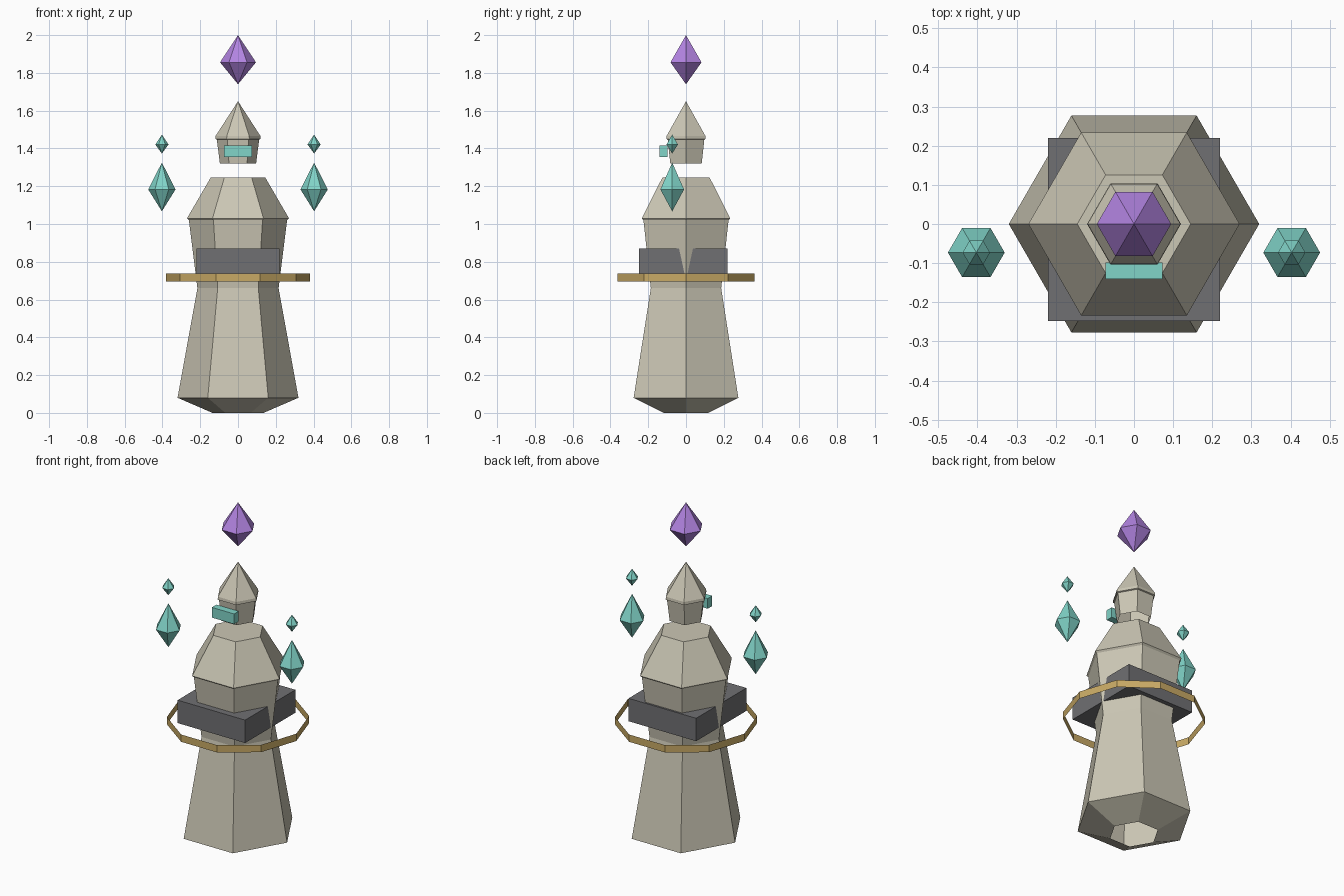
import bpy, bmesh
from math import cos, sin, pi

if "Cube" in bpy.data.objects:
    bpy.data.objects.remove(bpy.data.objects["Cube"])


def material(name, rgb):
    m = bpy.data.materials.new(name)
    m.diffuse_color = (*rgb, 1)
    m.use_nodes = True
    m.node_tree.nodes["Principled BSDF"].inputs["Base Color"].default_value = m.diffuse_color
    return m


STONE = material("stone", (0.60, 0.57, 0.46))
DARK = material("dark_grey", (0.16, 0.16, 0.17))
GOLD = material("gold", (0.58, 0.40, 0.13))
TEAL = material("teal", (0.22, 0.66, 0.58))
PURPLE = material("purple", (0.45, 0.23, 0.76))


def finish(name, bm, mat):
    me = bpy.data.meshes.new(name)
    bm.to_mesh(me)
    bm.free()
    me.materials.append(mat)
    ob = bpy.data.objects.new(name, me)
    bpy.context.collection.objects.link(ob)
    return ob


def lathe(name, profile, mat, sides=6, centre=(0, 0)):
    """Faceted solid of revolution from (radius, z) points, listed bottom to top."""
    bm = bmesh.new()
    rings = []
    for r, z in profile:
        count = sides if r > 0 else 1
        ring = [bm.verts.new((centre[0] + r * cos(2 * pi * i / sides),
                              centre[1] + r * sin(2 * pi * i / sides), z))
                for i in range(count)]
        rings.append(ring)
    for a, b in zip(rings, rings[1:]):
        for i in range(sides):
            j = (i + 1) % sides
            if len(a) == 1:
                bm.faces.new((a[0], b[j], b[i]))
            elif len(b) == 1:
                bm.faces.new((a[i], a[j], b[0]))
            else:
                bm.faces.new((a[i], a[j], b[j], b[i]))
    return finish(name, bm, mat)


def box(name, lo, hi, mat):
    bm = bmesh.new()
    bmesh.ops.create_cube(bm, size=1)
    for v in bm.verts:
        v.co = [(l + h) / 2 + c * (h - l) for l, h, c in zip(lo, hi, v.co)]
    return finish(name, bm, mat)


# Robe and torso: open underneath, flat shoulder cap
lathe("robe_body", [(0.135, 0), (0.32, 0.08), (0.215, 0.66), (0.26, 1.02),
                    (0.27, 1.03), (0.145, 1.245), (0, 1.245)], STONE)

# Floating head with pointed hood
lathe("head", [(0.096, 1.32), (0.112, 1.447), (0.12, 1.45),
               (0.118, 1.467), (0, 1.65)], STONE)
box("visor", (-0.073, -0.14, 1.355), (0.073, -0.098, 1.415), TEAL)

# Belt block and thin open ring
box("belt_block", (-0.22, -0.248, 0.735), (0.22, 0.22, 0.87), DARK)
lathe("waist_ring", [(0.38, 0.695), (0.38, 0.738)], GOLD, sides=10)

# Floating crystals
lathe("top_crystal", [(0, 1.74), (0.095, 1.856), (0, 2.0)], PURPLE)
for side, sx in (("left", -1), ("right", 1)):
    c = (sx * 0.403, -0.073)
    lathe(side + "_large_crystal", [(0, 1.067), (0.0725, 1.183), (0, 1.325)], TEAL, centre=c)
    lathe(side + "_small_crystal", [(0, 1.373), (0.035, 1.421), (0, 1.473)], TEAL, centre=c)
